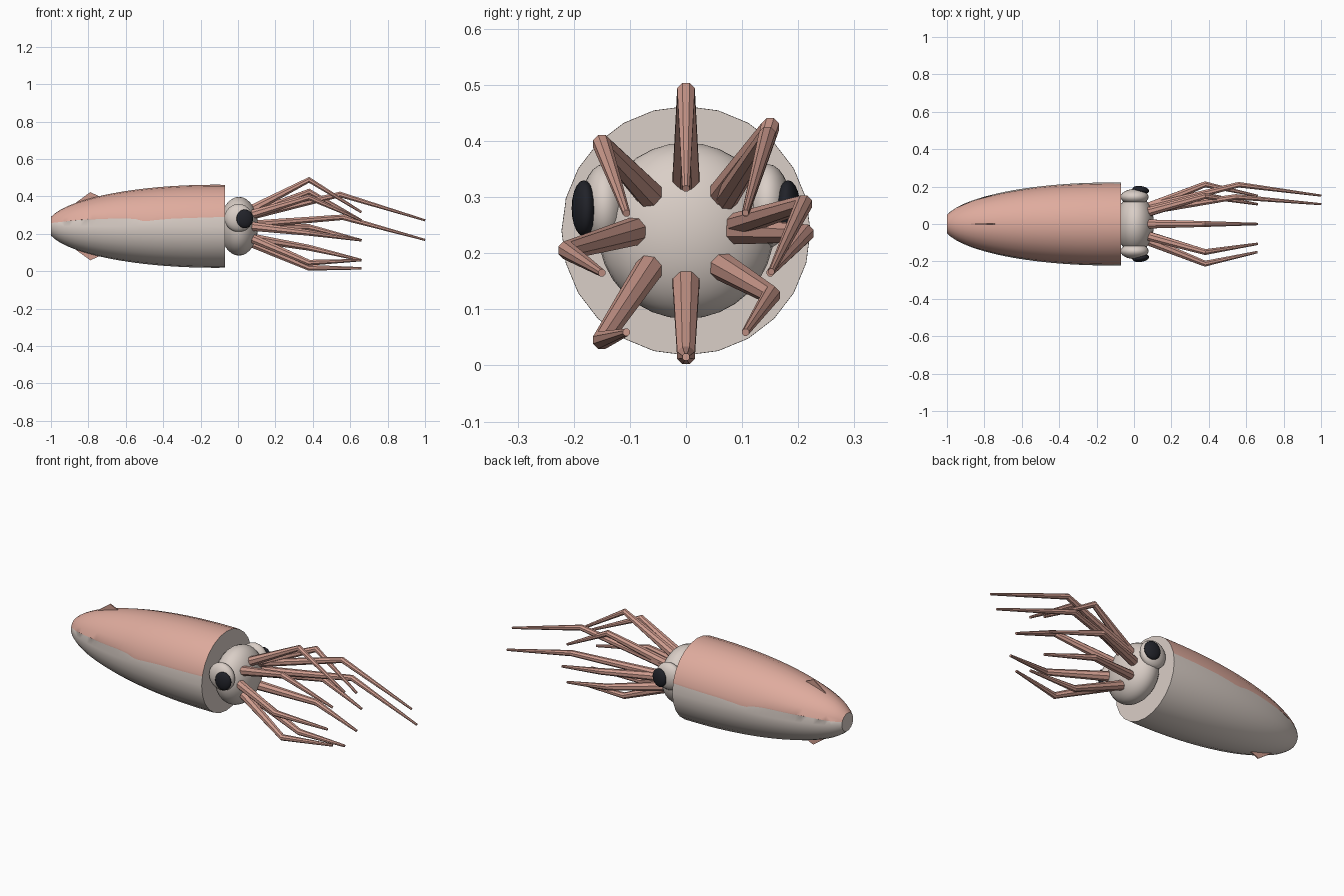
import bpy, bmesh, math
from mathutils import Vector

cube = bpy.data.objects.get("Cube")
if cube:
    bpy.data.objects.remove(cube, do_unlink=True)


def material(name, rgb):
    m = bpy.data.materials.new(name)
    m.use_nodes = True
    m.diffuse_color = (*rgb, 1)
    bsdf = next(n for n in m.node_tree.nodes if n.type == 'BSDF_PRINCIPLED')
    bsdf.inputs["Base Color"].default_value = (*rgb, 1)
    return m


PINK = material("mantle pink", (0.74, 0.41, 0.34))
DUSKY = material("arm pink", (0.62, 0.33, 0.27))
CREAM = material("pale cream", (0.70, 0.62, 0.57))
BLACK = material("eye black", (0.015, 0.016, 0.022))
AXIS_Z = 0.24


def finish(bm, name, mats, smooth=True):
    bmesh.ops.recalc_face_normals(bm, faces=bm.faces)
    me = bpy.data.meshes.new(name)
    bm.to_mesh(me)
    bm.free()
    ob = bpy.data.objects.new(name, me)
    bpy.context.collection.objects.link(ob)
    for m in mats:
        me.materials.append(m)
    if smooth:
        bpy.ops.object.select_all(action='DESELECT')
        ob.select_set(True)
        bpy.context.view_layer.objects.active = ob
        bpy.ops.object.shade_smooth_by_angle(angle=math.radians(35))
    return ob


def skin(bm, rings):
    """Join rings of points into a capped tube."""
    loops = [[bm.verts.new(p) for p in r] for r in rings]
    n = len(loops[0])
    for a, b in zip(loops, loops[1:]):
        for i in range(n):
            j = (i + 1) % n
            bm.faces.new((a[i], a[j], b[j], b[i]))
    bm.faces.new(loops[0][::-1])
    bm.faces.new(loops[-1])


# Mantle: elliptical bullet lying along x, with flat ends
def mantle_radius(x):
    return 0.222 * math.sqrt(max(0, 1 - ((x + 0.12) / 0.903) ** 2))


SEAM = [(-1, .257), (-.85, .274), (-.62, .283), (-.55, .279), (-.5, .266),
        (-.44, .273), (-.35, .281), (-.2, .286), (-.07, .29)]


def seam_height(x):
    for (x0, z0), (x1, z1) in zip(SEAM, SEAM[1:]):
        if x <= x1:
            return z0 + (z1 - z0) * (x - x0) / (x1 - x0)
    return SEAM[-1][1]


bm = bmesh.new()
rings = []
for k in range(29):
    x = -1 + 0.93 * (k / 28) ** 1.15
    r = mantle_radius(x)
    rings.append([(x, r * math.sin(t), AXIS_Z + r * math.cos(t))
                  for t in (i * math.tau / 24 for i in range(24))])
skin(bm, rings)

# Cut the colour seam and let it waver along the side
normal = Vector((-0.024, 0, 0.93)).normalized()
cut = bmesh.ops.bisect_plane(bm, geom=bm.verts[:] + bm.edges[:] + bm.faces[:],
                             plane_co=(-1, 0, .262), plane_no=normal)
seam = [v for v in cut['geom_cut'] if isinstance(v, bmesh.types.BMVert)]
for f in bm.faces:
    c = f.calc_center_median()
    top = (c - Vector((-1, 0, .262))).dot(normal) > 0
    f.material_index = 0 if top and -0.9999 < c.x < -0.0701 else 1
for v in seam:
    z = seam_height(v.co.x)
    r = math.hypot(v.co.y, v.co.z - AXIS_Z)
    if abs(v.co.y) > 0.01 and r > abs(z - AXIS_Z):
        v.co.y = math.copysign(math.sqrt(r * r - (z - AXIS_Z) ** 2), v.co.y)
        v.co.z = z
finish(bm, "mantle", [PINK, CREAM])

# Fins: thin upright plates above and below the tail
for side, name in ((1, "upper_fin"), (-1, "lower_fin")):
    outline = [(-.882, .06), (-.882, .115), (-.79, .182), (-.745, .162), (-.70, .10)]
    bm = bmesh.new()
    skin(bm, [[(x, y, AXIS_Z + side * h) for x, h in outline] for y in (-.003, .003)])
    finish(bm, name, [DUSKY], smooth=False)


# Head and eyes: squashed balls
def ball(name, centre, radii, mat, segments=32, turn=0):
    bm = bmesh.new()
    bmesh.ops.create_uvsphere(bm, u_segments=segments, v_segments=segments // 2, radius=1)
    ob = finish(bm, name, [mat])
    ob.location, ob.scale = centre, radii
    ob.rotation_euler.z = turn
    return ob


ball("head", (.005, 0, AXIS_Z), (.102, .157, .157), CREAM)
for s, side in ((-1, "right"), (1, "left")):
    ball(side + "_eyeball", (.003, s * .145, .284), (.075, .042, .075), CREAM, 24)
    ball(side + "_pupil", (.036, s * .182, .28), (.045, .021, .05), BLACK, 20, -s * 0.15)


# Arms: eight-sided tapering tubes with one bend
def arm(name, points, radii):
    pts = [Vector(p) for p in points]
    d1 = (pts[1] - pts[0]).normalized()
    d2 = (pts[2] - pts[1]).normalized()
    rings = []
    for p, d, r in zip(pts, (d1, (d1 + d2).normalized(), d2), radii):
        u = Vector((0, 1, 0))
        u = (u - d * u.dot(d)).normalized()
        w = d.cross(u)
        rings.append([p + r * (u * math.cos(t) + w * math.sin(t))
                      for t in ((i + .5) * math.tau / 8 for i in range(8))])
    bm = bmesh.new()
    skin(bm, rings)
    finish(bm, name, [DUSKY], smooth=False)


# Bend positions (y, z), clockwise from the top as seen from the arm end
BENDS = [(0, .488), (.15, .425), (.212, .235), (.152, .125),
         (0, .018), (-.15, .045), (-.212, .205), (-.15, .395)]
for i, (y, z) in enumerate(BENDS):
    a = i * math.tau / 8
    base = (.07, .088 * math.sin(a), AXIS_Z + .088 * math.cos(a))
    tip = (.66, .15 * math.sin(a), .165 + .15 * math.cos(a))
    arm(f"arm_{i + 1}", [base, (.38, y, z), tip], (.026, .017, .007))

# Two long feeding tentacles
arm("upper_tentacle", [(.07, .07, .295), (.545, .145, .41), (1, .106, .272)], (.022, .016, .006))
arm("lower_tentacle", [(.07, .088, .25), (.56, .21, .288), (1, .152, .167)], (.022, .016, .006))
